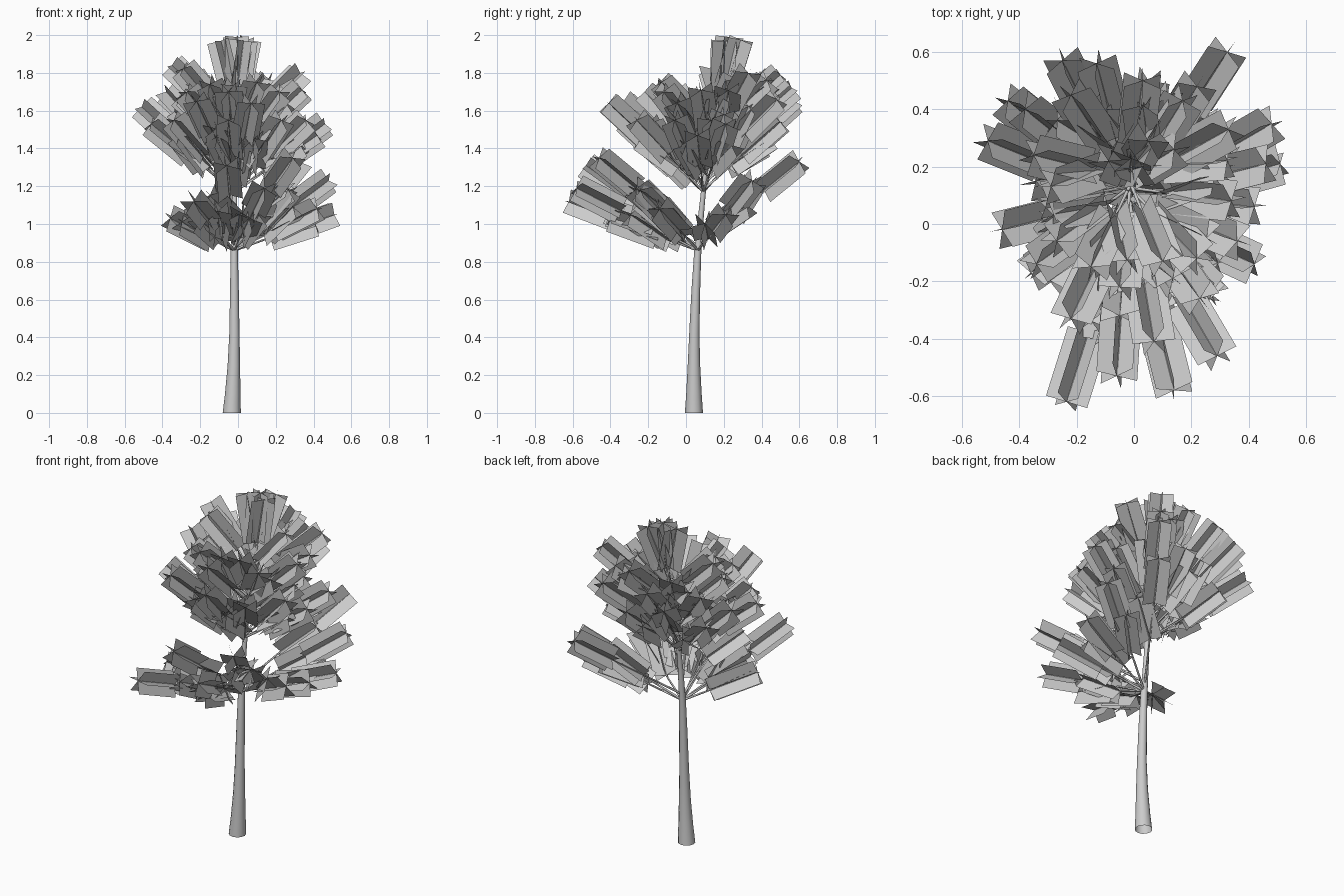
import bpy, bmesh, math, random
from mathutils import Vector

if "Cube" in bpy.data.objects:
    bpy.data.objects.remove(bpy.data.objects["Cube"])

random.seed(7)

# trunk centre line: x, y, z, radius
TRUNK = [(-.033, .042, 0, .048), (-.028, .042, .1, .041), (-.022, .042, .25, .033),
         (-.019, .044, .42, .027), (-.019, .052, .65, .023), (-.02, .062, .85, .019),
         (-.02, .08, 1.05, .015), (-.015, .10, 1.25, .012), (-.012, .14, 1.45, .009),
         (-.012, .19, 1.65, .006), (-.012, .24, 1.9, .003)]

# leaf cluster tips, lower tier then crown
LOW = [(-.235, -.62, 1.12), (.14, -.58, 1.19), (.29, -.46, 1.35), (-.06, -.53, 1.31),
       (-.20, -.33, 1.02), (.42, -.14, 1.08), (-.36, -.17, 1.03), (.325, .60, 1.33),
       (.48, .35, 1.23), (.51, .21, 1.05), (.06, -.40, 1.03), (.27, -.24, 1.18)]
CROWN = [(-.51, .29, 1.62), (-.44, .43, 1.55), (-.35, .24, 1.84), (-.25, .57, 1.65),
         (-.13, .56, 1.72), (.03, .50, 1.79), (.17, .43, 1.76), (.33, .33, 1.80),
         (.46, .21, 1.53), (.42, .06, 1.47), (.34, .08, 1.71), (.23, -.26, 1.55),
         (.07, -.41, 1.64), (-.05, -.32, 1.55), (-.22, -.33, 1.65), (-.34, -.14, 1.55),
         (-.46, -.02, 1.53), (-.30, .08, 1.68), (-.15, -.15, 1.74), (.10, -.13, 1.75),
         (-.22, .45, 1.77), (.30, .20, 1.58), (.05, .50, 1.54), (.18, .10, 1.50),
         (-.17, .16, 1.55), (.02, -.16, 1.42), (-.10, .40, 1.62), (.14, .26, 1.77),
         (.22, -.12, 1.70), (-.27, -.06, 1.70), (-.38, .40, 1.70), (.22, .48, 1.66),
         (.36, -.06, 1.55), (-.05, -.22, 1.70)]
TOP = [(-.09, .22, 1.97), (.05, .29, 1.975), (-.01, .23, 1.99), (.03, .20, 1.97)]


def trunk_at(z):
    for a, b in zip(TRUNK, TRUNK[1:]):
        if z <= b[2]:
            t = (z - a[2]) / (b[2] - a[2])
            return Vector(a[:3]).lerp(Vector(b[:3]), t)
    return Vector(TRUNK[-1][:3])


def finish(bm, name):
    me = bpy.data.meshes.new(name)
    bm.to_mesh(me)
    bm.free()
    ob = bpy.data.objects.new(name, me)
    bpy.context.collection.objects.link(ob)
    return ob


def frame(d):
    u = d.cross(Vector((0, 0, 1)))
    u = u.normalized() if u.length > .01 else Vector((1, 0, 0))
    return u, u.cross(d).normalized()


def tube(bm, pts, radii, n):
    rings = []
    u, v = frame((pts[-1] - pts[0]).normalized())
    if len(pts) > 2:
        u, v = Vector((1, 0, 0)), Vector((0, 1, 0))
    for p, r in zip(pts, radii):
        rings.append([bm.verts.new(p + r * (u * math.cos(2 * math.pi * i / n)
                      + v * math.sin(2 * math.pi * i / n))) for i in range(n)])
    for a, b in zip(rings, rings[1:]):
        for i in range(n):
            f = bm.faces.new((a[i], a[(i + 1) % n], b[(i + 1) % n], b[i]))
            f.smooth = True


def cluster(bm, start, end, width):
    # three rectangles crossing along one axis
    u, v = frame((end - start).normalized())
    turn = random.uniform(0, math.pi)
    for k in range(3):
        a = turn + k * math.pi / 3
        w = (u * math.cos(a) + v * math.sin(a)) * width / 2
        bm.faces.new([bm.verts.new(p) for p in (start - w, start + w, end + w, end - w)])


# trunk
bm = bmesh.new()
tube(bm, [Vector(p[:3]) for p in TRUNK], [p[3] for p in TRUNK], 12)
finish(bm, "trunk")

# branches and leaf cards
wood, leaf = bmesh.new(), bmesh.new()
for tips, slope, low in ((LOW, .6, .86), (CROWN, .75, 1.17), (TOP, 1.2, 1.66)):
    for n, t in enumerate(tips):
        tip = Vector(t)
        h = (tip.xy - trunk_at(tip.z - .25).xy).length
        root = trunk_at(min(max(low, tip.z - slope * h - .06), 1.66))
        d = (tip - root).normalized()
        length = (tip - root).length
        tube(wood, [root, tip - d * .03], [.007, .002], 5)
        cluster(leaf, tip - d * min(.27, length * .85), tip, .15)
        if length > .42:  # side twig fanning off the branch nearer the trunk
            u, v = frame(d)
            side = 1 if n % 2 else -1
            e = (d + u * side * random.uniform(.2, .5)
                 + v * random.uniform(-.15, .3)).normalized()
            start = root + d * (length * .36)
            tube(wood, [start, start + e * .2], [.004, .002], 4)
            cluster(leaf, start, start + e * .25, .15)
finish(wood, "branches")
finish(leaf, "leaf_cards")
